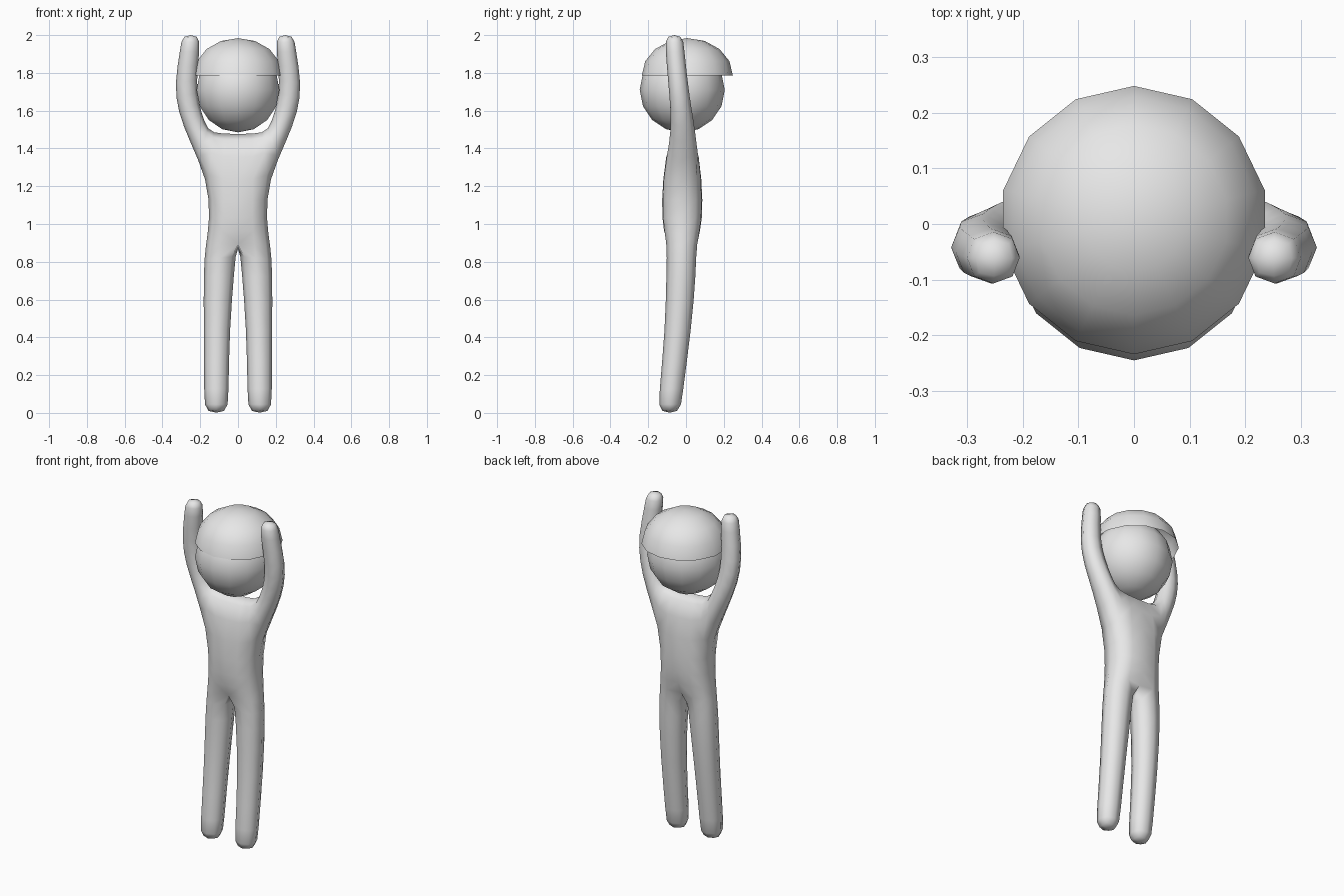
import bpy, bmesh

if "Cube" in bpy.data.objects:
    bpy.data.objects.remove(bpy.data.objects["Cube"])

grey = bpy.data.materials.new("light_grey")
grey.diffuse_color = (0.8, 0.8, 0.8, 1)
grey.use_nodes = True
grey.node_tree.nodes["Principled BSDF"].inputs["Base Color"].default_value = grey.diffuse_color


def add_object(name, bm):
    mesh = bpy.data.meshes.new(name)
    bm.to_mesh(mesh)
    bm.free()
    mesh.materials.append(grey)
    for p in mesh.polygons:
        p.use_smooth = True
    obj = bpy.data.objects.new(name, mesh)
    bpy.context.collection.objects.link(obj)
    return obj


def ball(name, center, scale, upper_half=False):
    bm = bmesh.new()
    bmesh.ops.create_uvsphere(bm, u_segments=14, v_segments=8, radius=1)
    if upper_half:
        low = [v for v in bm.verts if v.co.z < -0.01]
        bmesh.ops.delete(bm, geom=low, context='VERTS')
    for v in bm.verts:
        v.co = [c + s * k for c, s, k in zip(center, scale, v.co)]
    return add_object(name, bm)


# Body cage: rings hold inner front, outer front, outer back, inner back
def ring(bm, side, inner, outer, front, back):
    pts = [(inner, front), (outer, front), (outer, back), (inner, back)]
    return [bm.verts.new((side * p[0], y, p[1])) for p, y in pts]


def bridge(bm, a, b, sides=(0, 1, 2, 3)):
    for i in sides:
        j = (i + 1) % 4
        bm.faces.new((a[i], a[j], b[j], b[i]))


def tube(bm, rings):
    for a, b in zip(rings, rings[1:]):
        bridge(bm, a, b)
    bm.faces.new(rings[-1])


bm = bmesh.new()
for s in (-1, 1):
    # torso
    hip = ring(bm, s, (0, 0.92), (0.18, 0.88), -0.105, 0.06)
    waist = ring(bm, s, (0, 1.02), (0.154, 1.02), -0.13, 0.09)
    chest = ring(bm, s, (0, 1.23), (0.166, 1.23), -0.125, 0.085)
    top = ring(bm, s, (0, 1.49), (0.145, 1.485), -0.09, 0.055)
    for a, b in ((hip, waist), (waist, chest)):
        bridge(bm, a, b, (0, 1, 2))
    bridge(bm, chest, top, (0, 2))
    bm.faces.new(top)
    # leg, continuing from the hip ring
    leg = [hip]
    for x, y, z, rx, ry in ((0.101, -0.025, 0.75, 0.089, 0.086),
                            (0.113, -0.040, 0.45, 0.074, 0.075),
                            (0.115, -0.083, 0.08, 0.070, 0.067),
                            (0.115, -0.087, -0.006, 0.066, 0.063)):
        leg.append(ring(bm, s, (x - rx, z), (x + rx, z), y - ry, y + ry))
    tube(bm, leg)
    # arm, continuing from the slanted shoulder opening
    arm = [[top[1], chest[1], chest[2], top[2]]]
    for inner, outer, y, ry in (((0.172, 1.54), (0.262, 1.44), -0.015, 0.070),
                                ((0.205, 1.64), (0.322, 1.59), -0.027, 0.060),
                                ((0.216, 1.75), (0.343, 1.74), -0.042, 0.056),
                                ((0.198, 1.93), (0.308, 1.93), -0.060, 0.054),
                                ((0.199, 2.006), (0.303, 2.006), -0.062, 0.051)):
        arm.append(ring(bm, s, inner, outer, y - ry, y + ry))
    tube(bm, arm)
bmesh.ops.remove_doubles(bm, verts=bm.verts[:], dist=0.0005)
bmesh.ops.recalc_face_normals(bm, faces=bm.faces[:])
body = add_object("body", bm)
sub = body.modifiers.new("smooth", 'SUBSURF')
sub.levels = sub.render_levels = 1

# Head and the open half-dome on top of it
ball("head", (0, -0.02, 1.71), (0.225, 0.225, 0.225))
ball("cap", (0, 0.007, 1.787), (0.241, 0.241, 0.197), upper_half=True)
